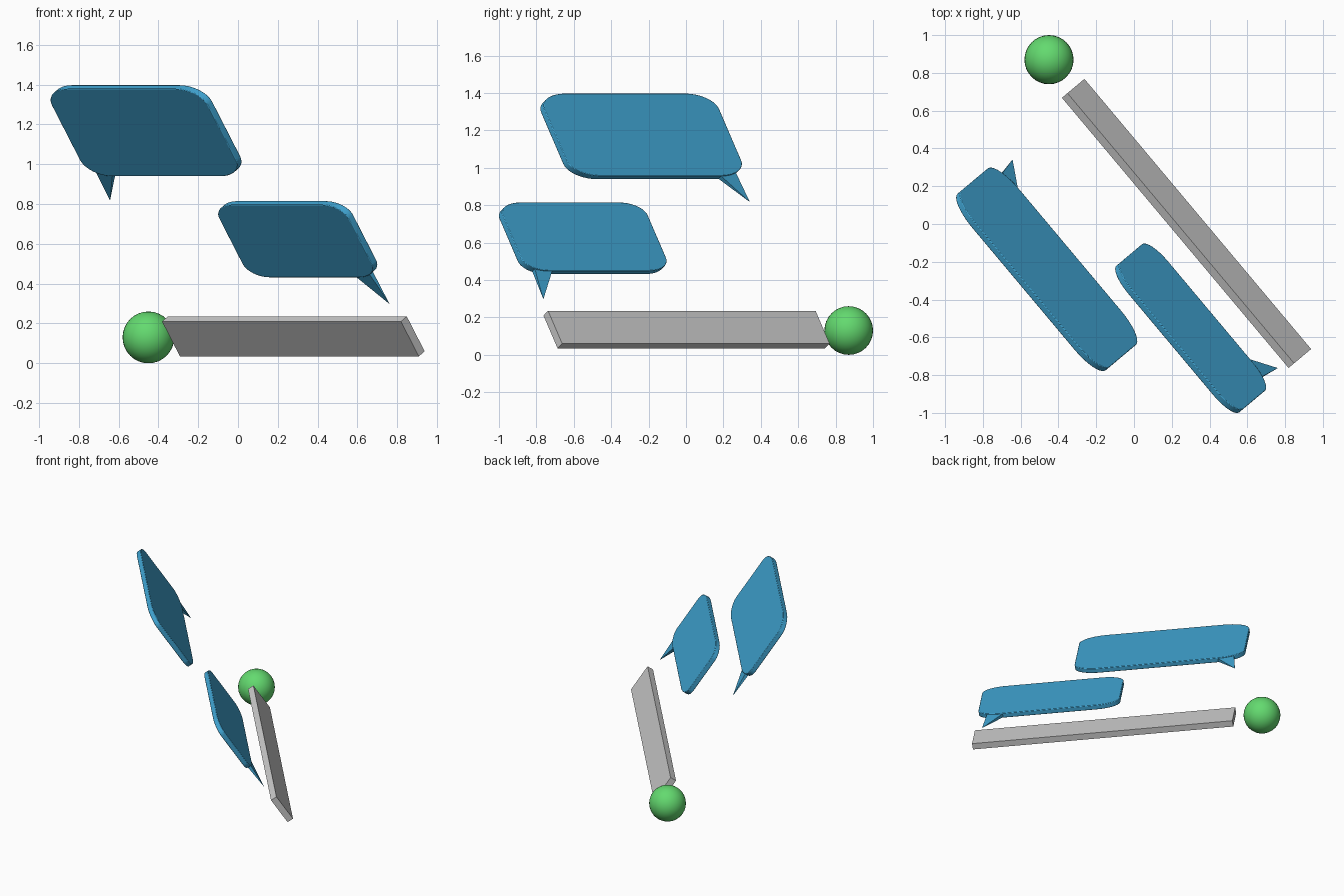
import bpy, bmesh, math
from mathutils import Vector, Matrix

cube = bpy.data.objects.get("Cube")
if cube:
    bpy.data.objects.remove(cube, do_unlink=True)

THICK = 0.036

# Shared orientation: long axis across, height leaning back, plate normal
yaw, lean = math.radians(-50), math.radians(33.8)
u = Vector((math.cos(yaw), math.sin(yaw), 0))
back = Vector((-math.sin(yaw), math.cos(yaw), 0))
w = Vector((0, 0, math.cos(lean))) - back * math.sin(lean)
TILT = Matrix((u, w, u.cross(w))).transposed().to_4x4()


def material(name, color):
    mat = bpy.data.materials.new(name)
    mat.use_nodes = True
    rgba = (*color, 1)
    mat.diffuse_color = rgba
    bsdf = next(n for n in mat.node_tree.nodes if n.type == 'BSDF_PRINCIPLED')
    bsdf.inputs["Base Color"].default_value = rgba
    return mat


blue = material("bubble_blue", (0.051, 0.37, 0.64))
grey = material("bar_grey", (0.6, 0.6, 0.6))
green = material("dot_green", (0.126, 0.7, 0.16))


def finish(name, bm, mat, matrix, smooth=False):
    bmesh.ops.recalc_face_normals(bm, faces=bm.faces)
    mesh = bpy.data.meshes.new(name)
    bm.to_mesh(mesh)
    bm.free()
    mesh.materials.append(mat)
    if smooth:
        mesh.shade_smooth()
        mesh.set_sharp_from_angle(angle=math.radians(40))
    obj = bpy.data.objects.new(name, mesh)
    obj.matrix_world = matrix
    bpy.context.collection.objects.link(obj)
    return obj


def rounded_outline(width, height, rx, ry, steps=10):
    points = []
    for k, (sx, sy) in enumerate(((1, 1), (-1, 1), (-1, -1), (1, -1))):
        for i in range(steps + 1):
            a = (k + i / steps) * math.pi / 2
            points.append((sx * (width / 2 - rx) + rx * math.cos(a),
                           sy * (height / 2 - ry) + ry * math.sin(a)))
    return points


def bubble(name, center, scale, tail):
    matrix = Matrix.Translation(center) @ TILT
    # Rounded plate
    bm = bmesh.new()
    outline = rounded_outline(1.22 * scale, 0.53 * scale, 0.19 * scale, 0.1 * scale)
    face = bm.faces.new([bm.verts.new((x, y, -THICK / 2)) for x, y in outline])
    side = bmesh.ops.extrude_face_region(bm, geom=[face])["geom"]
    bmesh.ops.translate(bm, vec=(0, 0, THICK),
                        verts=[v for v in side if isinstance(v, bmesh.types.BMVert)])
    plate = finish(name + "_plate", bm, blue, matrix, smooth=True)
    bevel = plate.modifiers.new("soft_rim", 'BEVEL')
    bevel.width = 0.004
    bevel.segments = 2
    bevel.limit_method = 'ANGLE'
    bevel.angle_limit = math.radians(50)

    # Pointed tail
    bm = bmesh.new()
    half = THICK * 0.42
    (ax, ay), (bx, by), (tx, ty) = tail
    base = [bm.verts.new(p) for p in ((ax, ay, -half), (bx, by, -half),
                                      (bx, by, half), (ax, ay, half))]
    tip = bm.verts.new((tx, ty, 0))
    bm.faces.new(base)
    for i in range(4):
        bm.faces.new((base[i], base[(i + 1) % 4], tip))
    finish(name + "_tail", bm, blue, matrix)


# Speech bubbles
bubble("upper_bubble", (-0.462, -0.24, 1.168), 1.0,
       ((-0.535, -0.2), (-0.405, -0.24), (-0.562, -0.423)))
bubble("lower_bubble", (0.30, -0.552, 0.623), 0.83,
       ((0.435, -0.165), (0.31, -0.2), (0.458, -0.392)))

# Leaning bar
bm = bmesh.new()
bmesh.ops.create_cube(bm, size=1)
bmesh.ops.scale(bm, vec=(1.867, 0.211, 0.046), verts=bm.verts)
finish("input_bar", bm, grey, Matrix.Translation((0.278, 0.003, 0.135)) @ TILT)

# Round button at the end of the bar
bm = bmesh.new()
bmesh.ops.create_uvsphere(bm, u_segments=32, v_segments=16, radius=0.13)
finish("round_button", bm, green, Matrix.Translation((-0.45, 0.87, 0.13)), smooth=True)
